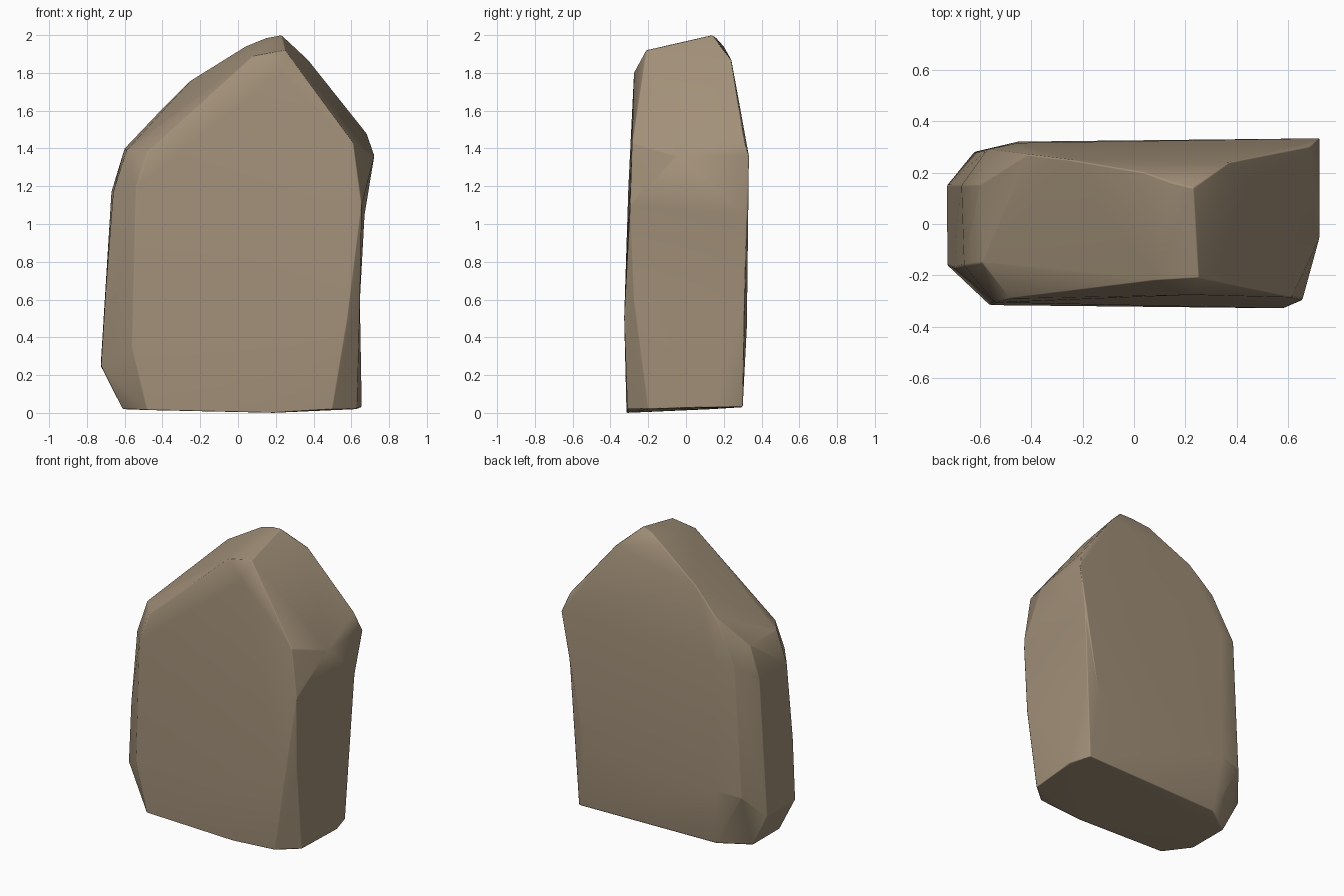
import bpy, bmesh
from mathutils import Vector

if "Cube" in bpy.data.objects:
    bpy.data.objects.remove(bpy.data.objects["Cube"])

# Single stone colour
mat = bpy.data.materials.new("warm brown stone")
mat.diffuse_color = (0.36, 0.28, 0.19, 1)
mat.use_nodes = True
mat.node_tree.nodes["Principled BSDF"].inputs["Base Color"].default_value = mat.diffuse_color

# Corner points of the boulder (x, y, z), grouped by side
front = [(-.48, -.31, .015), (.18, -.315, .0), (.5, -.31, .02), (-.56, -.315, .35),
         (.58, -.327, .5), (-.54, -.305, 1.2), (-.48, -.29, 1.38),
         (.22, -.275, 1.8), (.61, -.285, 1.43)]
left = [(-.61, -.15, .02), (-.725, -.16, .25), (-.70, -.17, .65), (-.66, -.16, 1.17),
        (-.59, -.15, 1.39), (-.61, .14, .02), (-.727, .15, .25), (-.67, .15, 1.17),
        (-.60, .15, 1.40)]
top = [(.08, -.22, 1.89), (.25, -.21, 1.92), (-.25, .25, 1.76), (-.41, .27, 1.6),
       (.04, .2, 1.94), (.15, .16, 1.985), (.23, .14, 2.0), (.37, .24, 1.87)]
right = [(.63, -.2, .02), (.722, -.05, 1.36), (.68, .3, 1.48), (.72, .333, 1.36),
         (.655, .15, .03)]
back = [(.61, .3, .03), (-.42, .27, .03), (-.45, .32, .42), (-.62, .28, .4),
        (-.57, .29, 1.3), (-.45, .315, 1.32), (.55, .322, .45)]
# Hollowed right flank: pushed out for the hull, then pulled back in
waist = [(.645, -.275, .6), (.64, .3, .55), (.655, -.295, 1.1), (.67, .322, 1.05)]
push = Vector((.06, 0, 0))

bm = bmesh.new()
for p in front + left + top + right + back:
    bm.verts.new(p)
flank = [bm.verts.new(Vector(p) + push) for p in waist]
bmesh.ops.convex_hull(bm, input=bm.verts)
for v in flank:
    v.co -= push
loose = [v for v in bm.verts if not v.link_faces]
bmesh.ops.delete(bm, geom=loose, context='VERTS')
bmesh.ops.recalc_face_normals(bm, faces=bm.faces)
for f in bm.faces:
    f.smooth = True

mesh = bpy.data.meshes.new("boulder")
bm.to_mesh(mesh)
bm.free()
mesh.materials.append(mat)
obj = bpy.data.objects.new("boulder", mesh)
bpy.context.collection.objects.link(obj)

# Narrow worn edges between broad flat planes
bev = obj.modifiers.new("worn edges", 'BEVEL')
bev.width = 0.015
bev.segments = 1
bev.limit_method = 'ANGLE'
bev.angle_limit = 0.5
wn = obj.modifiers.new("flat planes", 'WEIGHTED_NORMAL')
wn.weight = 50
